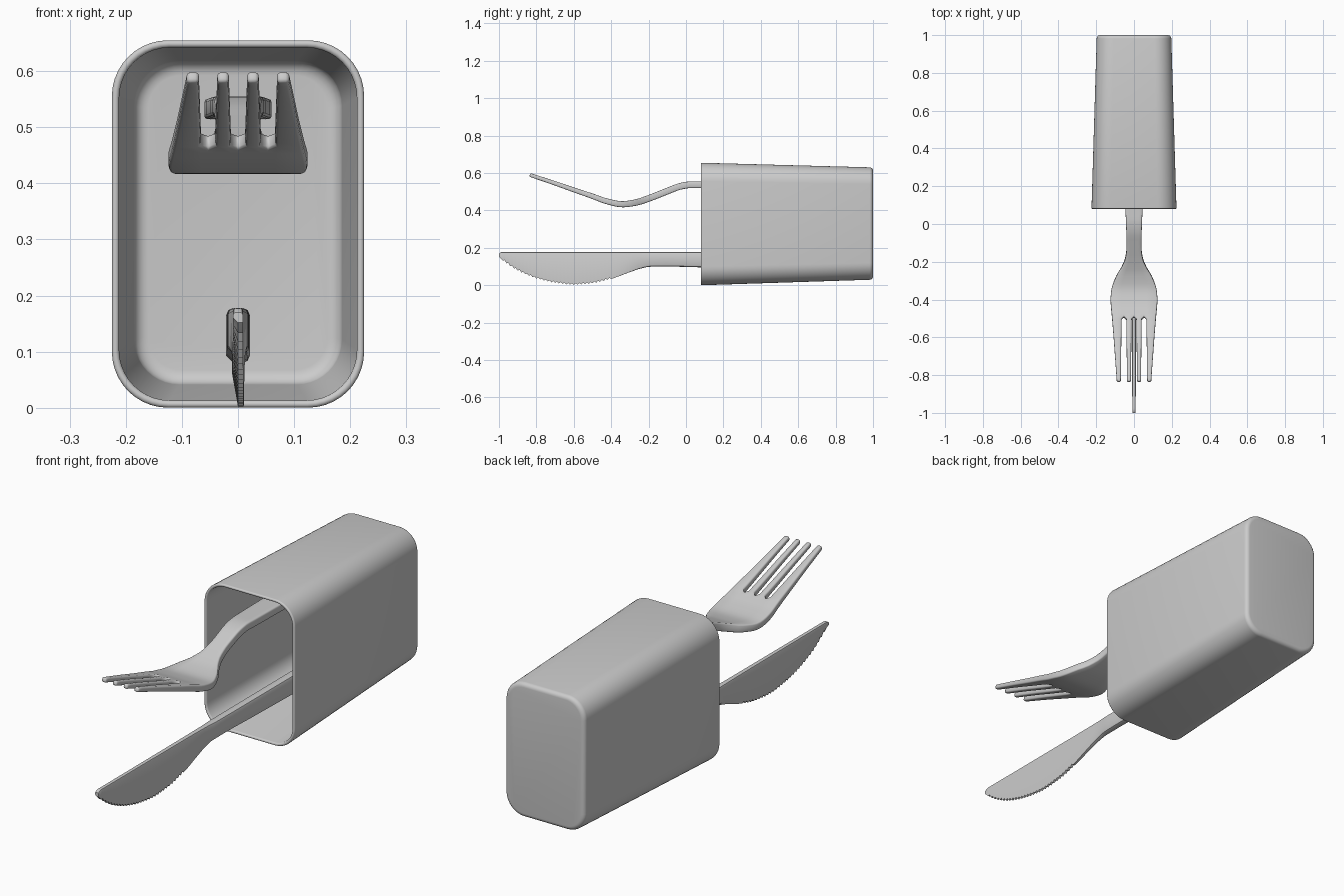
import bpy, bmesh, math

if "Cube" in bpy.data.objects:
    bpy.data.objects.remove(bpy.data.objects["Cube"])


def curve(pts, y):
    """Smooth cubic interpolation through (y, value) stations."""
    if y <= pts[0][0]:
        return pts[0][1]
    if y >= pts[-1][0]:
        return pts[-1][1]
    i = max(k for k in range(len(pts) - 1) if pts[k][0] <= y)

    def slope(k):
        if k in (0, len(pts) - 1):
            a, b = (0, 1) if k == 0 else (k - 1, k)
            return (pts[b][1] - pts[a][1]) / (pts[b][0] - pts[a][0])
        d0 = (pts[k][1] - pts[k-1][1]) / (pts[k][0] - pts[k-1][0])
        d1 = (pts[k+1][1] - pts[k][1]) / (pts[k+1][0] - pts[k][0])
        return 0 if d0 * d1 <= 0 else 2 * d0 * d1 / (d0 + d1)

    (y0, v0), (y1, v1) = pts[i], pts[i + 1]
    h = y1 - y0
    t = (y - y0) / h
    return ((2*t**3 - 3*t**2 + 1) * v0 + (t**3 - 2*t**2 + t) * h * slope(i)
            + (3*t**2 - 2*t**3) * v1 + (t**3 - t**2) * h * slope(i + 1))


def finish(bm, name, angle):
    bmesh.ops.recalc_face_normals(bm, faces=bm.faces[:])
    me = bpy.data.meshes.new(name)
    bm.to_mesh(me)
    bm.free()
    ob = bpy.data.objects.new(name, me)
    bpy.context.collection.objects.link(ob)
    bpy.ops.object.select_all(action='DESELECT')
    ob.select_set(True)
    bpy.context.view_layer.objects.active = ob
    bpy.ops.object.shade_smooth_by_angle(angle=math.radians(angle))
    return ob


def loft(name, rings, angle=35):
    bm = bmesh.new()
    vs = [[bm.verts.new(p) for p in r] for r in rings]
    n = len(vs[0])
    for a, b in zip(vs, vs[1:]):
        for i in range(n):
            j = (i + 1) % n
            bm.faces.new((a[i], a[j], b[j], b[i]))
    bm.faces.new(vs[0])
    bm.faces.new(vs[-1])
    return finish(bm, name, angle)


# Container: one loft from inner floor, over the rim, to the outer base
def box_ring(y, inset):
    t = (y - 0.08) / 0.92
    hx = 0.225 - 0.028 * t - inset
    hi, lo = 0.655 - 0.025 * t - inset, 0.03 * t + inset
    r = 0.1 - 0.01 * t - inset * 0.8
    pts = []
    for k, (sx, cz) in enumerate(((1, hi - r), (-1, hi - r), (-1, lo + r), (1, lo + r))):
        for s in range(11):
            a = math.pi / 2 * (k + s / 10)
            pts.append((sx * (hx - r) + r * math.cos(a), y, cz + r * math.sin(a)))
    return pts


W, FLOOR, BASE = 0.013, 0.975, 1.0
arc = [math.pi / 2 * k / 5 for k in range(6)]
rings = [box_ring(FLOOR - 0.025 * (1 - math.cos(a)), W + 0.025 * (1 - math.sin(a))) for a in arc]
rings += [box_ring(0.08 + W / 2 * (1 - math.sin(a)), W / 2 * (1 + math.cos(a)))
          for a in (math.pi * k / 8 for k in range(9))]
rings += [box_ring(BASE - 0.018 * (1 - math.sin(a)), 0.018 * (1 - math.cos(a))) for a in arc]
loft("container", rings)

# Knife: lofted blade and handle, with a serrated single-bevel edge
EDGE = [(-1, .152), (-.98, .133), (-.9, .078), (-.8, .036), (-.7, .012), (-.6, .002),
        (-.5, .01), (-.4, .034), (-.3, .07), (-.24, .09), (-.19, .099), (-.1, .1),
        (.07, .096), (.5, .088), (.9, .08), (.95, .088)]
SPINE = [(-1, .170), (-.985, .178), (-.2, .178), (.9, .178), (.95, .17)]
HALF = [(-1, .009), (-.4, .011), (-.25, .013), (-.15, .018), (.07, .019), (.9, .021), (.95, .018)]
BEVEL = [(-1, 1), (-.4, 1), (-.2, 0), (.95, 0)]
ys = [-1 + 0.01 * k for k in range(86)] + [-.1, -.05, .07, .3, .5, .7, .85, .9, .93, .95]
rings = []
for k, y in enumerate(ys):
    lo, hi, h, b = (curve(c, y) for c in (EDGE, SPINE, HALF, BEVEL))
    tooth = 0.009 if 1 < k < 60 and k % 2 else 0
    c = min(h * 0.6, (hi - lo) * 0.3)
    left = -h + c + b * (h - c)
    rise = min((hi - lo) * 0.45, c + b * 0.05)
    rings.append([(x, y, z) for x, z in (
        (-h, hi - c), (-h + c * .3, hi - c * .3), (-h + c, hi), (h - c, hi), (h - c * .3, hi - c * .3),
        (h, hi - c), (h, lo + c + tooth * b), (h - (1 - b) * c * .3, lo + (1 - b) * c * .3 + tooth),
        (h - c * (1 - b * .5), lo + tooth), (left, lo + tooth), (-h, lo + rise))])
loft("knife", rings, 30)

# Fork: surface grid with slots left out, thickened and rounded
WIDTH = [(-.835, .091), (-.6, .108), (-.5, .116), (-.4, .124), (-.35, .12), (-.28, .096),
         (-.23, .066), (-.18, .046), (-.12, .039), (0, .042), (.07, .045), (.5, .052),
         (.9, .06), (.93, .055), (.95, .042)]
HEIGHT = [(-.835, .59), (-.7, .545), (-.6, .51), (-.5, .476), (-.42, .448), (-.34, .433),
          (-.27, .442), (-.2, .464), (-.1, .503), (-.03, .529), (.02, .537), (.07, .537), (.95, .532)]
THICK = [(-.835, .02), (-.6, .025), (-.4, .031), (-.2, .035), (.95, .036)]
TMAX = 0.036
END = 14
ys = [-.835 + .33 * k / END for k in range(END + 1)]
ys += [-.475 + .02 * k for k in range(28)] + [.1, .3, .5, .7, .85, .9, .93, .95]
bm = bmesh.new()
grid = []
for k, y in enumerate(ys):
    w = curve(WIDTH, y)
    s = min(1, w / .116) if y > -.48 else 1
    hw = .0125 + .004 * max(0, (-.505 - y) / .33)
    cols = [(-w, 0)]
    for c in (-.0533, 0, .0533):
        cols += [((c - hw) * s, 0), (c * s, 1), ((c + hw) * s, 0)]
    cols.append((w, 0))
    row = []
    for x, mid in cols:
        yy = y + (.013 if mid and k == END else 0)
        row.append(bm.verts.new((x, yy, curve(HEIGHT, yy))))
    grid.append(row)
for k in range(len(ys) - 1):
    for i in range(10):
        if k < END and i % 3 != 0:
            continue
        bm.faces.new((grid[k][i], grid[k][i+1], grid[k+1][i+1], grid[k+1][i]))
bmesh.ops.delete(bm, geom=[v for v in bm.verts if not v.link_faces], context='VERTS')
fork = finish(bm, "fork", 40)
group = fork.vertex_groups.new(name="thickness")
for v in fork.data.vertices:
    group.add([v.index], curve(THICK, v.co.y) / TMAX, 'REPLACE')
solid = fork.modifiers.new("thicken", 'SOLIDIFY')
solid.thickness = TMAX
solid.offset = 0
solid.vertex_group = "thickness"
bev = fork.modifiers.new("round_edges", 'BEVEL')
bev.width = 0.006
bev.segments = 2
bev.limit_method = 'ANGLE'
bev.angle_limit = math.radians(50)
# Keep smoothing last in the stack
for i, m in enumerate(list(fork.modifiers)):
    if m.type == 'NODES':
        fork.modifiers.move(i, len(fork.modifiers) - 1)
for p in fork.data.polygons:
    p.use_smooth = True
